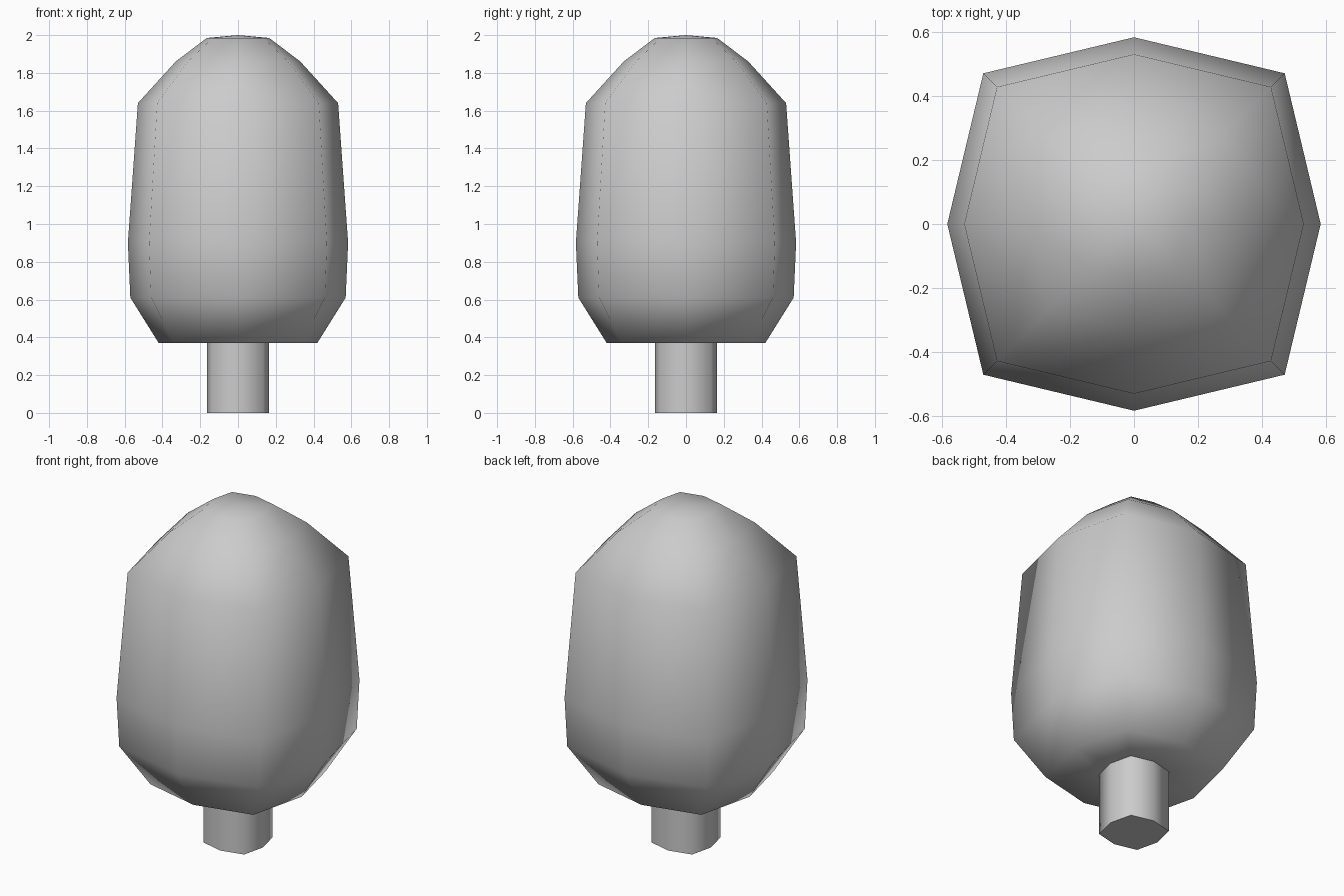
import bpy
import bmesh
from math import cos, sin, pi, radians, sqrt

cube = bpy.data.objects.get("Cube")
if cube:
    bpy.data.objects.remove(cube, do_unlink=True)

grey = bpy.data.materials.new("plain_grey")
grey.use_nodes = True
colour = (0.6, 0.6, 0.6, 1)
grey.diffuse_color = colour
grey.node_tree.nodes["Principled BSDF"].inputs["Base Color"].default_value = colour

SIDES = 8
CORNER = 0.807 * sqrt(2)  # diagonal corners stand out further than the axis points


def ring(bm, radius, z):
    """One squarish eight-point cross-section."""
    verts = []
    for i in range(SIDES):
        r = radius * (CORNER if i % 2 else 1)
        a = 2 * pi * i / SIDES
        verts.append(bm.verts.new((r * cos(a), r * sin(a), z)))
    return verts


def loft(name, profile, tip=None):
    """Join cross-sections from bottom to top, closing with a cap or a tip."""
    bm = bmesh.new()
    rings = [ring(bm, r, z) for r, z in profile]
    for low, high in zip(rings, rings[1:]):
        for i in range(SIDES):
            j = (i + 1) % SIDES
            bm.faces.new((low[i], low[j], high[j], high[i]))
    bm.faces.new(rings[0][::-1])
    if tip is None:
        bm.faces.new(rings[-1])
    else:
        apex = bm.verts.new((0, 0, tip))
        for i in range(SIDES):
            bm.faces.new((rings[-1][i], rings[-1][(i + 1) % SIDES], apex))
    bmesh.ops.recalc_face_normals(bm, faces=bm.faces[:])
    mesh = bpy.data.meshes.new(name)
    bm.to_mesh(mesh)
    bm.free()
    mesh.materials.append(grey)
    obj = bpy.data.objects.new(name, mesh)
    bpy.context.collection.objects.link(obj)
    bpy.ops.object.select_all(action="DESELECT")
    obj.select_set(True)
    bpy.context.view_layer.objects.active = obj
    return obj


# Rounded crown, smooth all over
loft("crown", [(0.165, 0.37), (0.42, 0.37), (0.57, 0.61), (0.583, 0.9),
               (0.53, 1.64), (0.33, 1.86), (0.165, 1.985)], tip=2.0)
bpy.ops.object.shade_smooth()

# Trunk with smooth sides and a flat base
loft("trunk", [(0.165, 0), (0.165, 0.45)])
bpy.ops.object.shade_smooth_by_angle(angle=radians(70))
